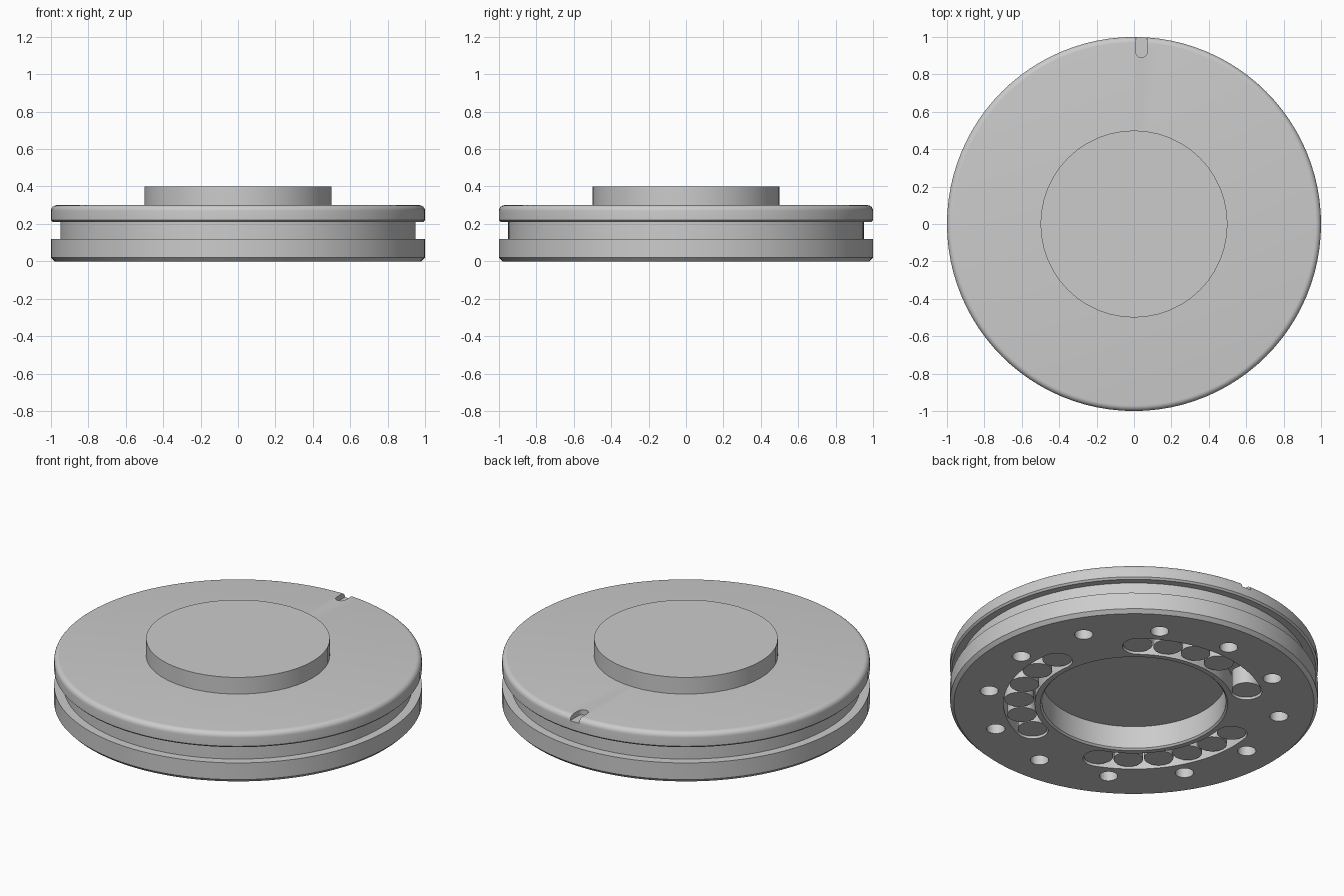
import bpy, bmesh
from math import sin, cos, pi, radians
from mathutils import Vector

if "Cube" in bpy.data.objects:
    bpy.data.objects.remove(bpy.data.objects["Cube"])

grey = bpy.data.materials.new("light grey metal")
grey.use_nodes = True
tone = (0.6, 0.6, 0.6, 1)
grey.diffuse_color = tone
grey.node_tree.nodes["Principled BSDF"].inputs["Base Color"].default_value = tone


def finish(name, bm):
    bmesh.ops.recalc_face_normals(bm, faces=bm.faces)
    mesh = bpy.data.meshes.new(name)
    bm.to_mesh(mesh)
    bm.free()
    mesh.materials.append(grey)
    ob = bpy.data.objects.new(name, mesh)
    bpy.context.collection.objects.link(ob)
    return ob


def smooth(ob):
    bpy.ops.object.select_all(action='DESELECT')
    ob.select_set(True)
    bpy.context.view_layer.objects.active = ob
    bpy.ops.object.shade_smooth_by_angle(angle=radians(30))


def lathe(name, profile, steps):
    bm = bmesh.new()
    verts = [bm.verts.new((r, 0, z)) for r, z in profile]
    edges = [bm.edges.new(pair) for pair in zip(verts, verts[1:])]
    bmesh.ops.spin(bm, geom=verts + edges, cent=(0, 0, 0), axis=(0, 0, 1),
                   angle=2 * pi, steps=steps)
    bmesh.ops.remove_doubles(bm, verts=bm.verts, dist=0.0001)
    return finish(name, bm)


def prism(bm, outline, z0, z1):
    """Extrude a closed outline between two heights."""
    face = bm.faces.new([bm.verts.new((x, y, z0)) for x, y in outline])
    out = bmesh.ops.extrude_face_region(bm, geom=[face])
    top = [g for g in out["geom"] if isinstance(g, bmesh.types.BMVert)]
    bmesh.ops.translate(bm, verts=top, vec=(0, 0, z1 - z0))


def arc(cx, cy, r, a0, a1, n):
    """Points along an arc, angles in degrees."""
    angles = [radians(a0 + (a1 - a0) * i / n) for i in range(n + 1)]
    return [(cx + r * cos(a), cy + r * sin(a)) for a in angles]


def polar(r, a):
    return r * cos(radians(a)), r * sin(radians(a))


# Disc body with bore underneath, rim groove and rounded top edge
rounding = arc(0.97, 0.27, 0.03, 0, 90, 6)
profile = [(0, 0.145), (0.5, 0.145), (0.5, 0.01), (0.51, 0), (0.98, 0),
           (1, 0.02), (1, 0.12), (0.95, 0.12), (0.95, 0.21), (0.99, 0.21),
           (1, 0.22)] + rounding + [(0, 0.3)]
body = lathe("disc_body", profile, 96)

# Cutter for slots, bolt holes and the notch
PITCH, HALF, DEPTH = 0.625, 0.085, 0.12
SPAN = 38
slot_centres = (90, 210, 330)
bm = bmesh.new()
for c in slot_centres:
    a, b = c - SPAN, c + SPAN
    outline = arc(0, 0, PITCH + HALF, a, b, 24)
    outline += arc(*polar(PITCH, b), HALF, b, b + 180, 12)[1:]
    outline += arc(0, 0, PITCH - HALF, b, a, 24)[1:]
    outline += arc(*polar(PITCH, a), HALF, a + 180, a + 360, 12)[1:-1]
    prism(bm, outline, -0.1, DEPTH)
for k in range(12):
    prism(bm, arc(*polar(0.8, 30 * k), 0.05, 0, 360, 24)[:-1], -0.1, 0.1)
notch = arc(0.04, 0.92, 0.03, 180, 360, 10) + [(0.07, 1.1), (0.01, 1.1)]
prism(bm, notch, 0.27, 0.4)
cutter = finish("pocket_cutter", bm)
cutter.hide_render = True

cut = body.modifiers.new("pockets", 'BOOLEAN')
cut.operation = 'DIFFERENCE'
cut.solver = 'EXACT'
cut.object = cutter
bpy.context.view_layer.objects.active = body
bpy.ops.object.modifier_apply(modifier=cut.name)
bpy.data.objects.remove(cutter)
smooth(body)

# Raised boss on top
smooth(lathe("top_boss", [(0, 0.29), (0.5, 0.29), (0.5, 0.4), (0, 0.4)], 48))

# Round pins in the slots, one place left empty
bm = bmesh.new()
for s, c in enumerate(slot_centres):
    for i in range(6):
        if s == 0 and i == 4:
            continue
        centre = polar(PITCH, c + (i - 2.5) * SPAN / 2.5)
        prism(bm, arc(*centre, 0.08, 0, 360, 24)[:-1], 0.012, DEPTH + 0.01)
smooth(finish("slot_pins", bm))
